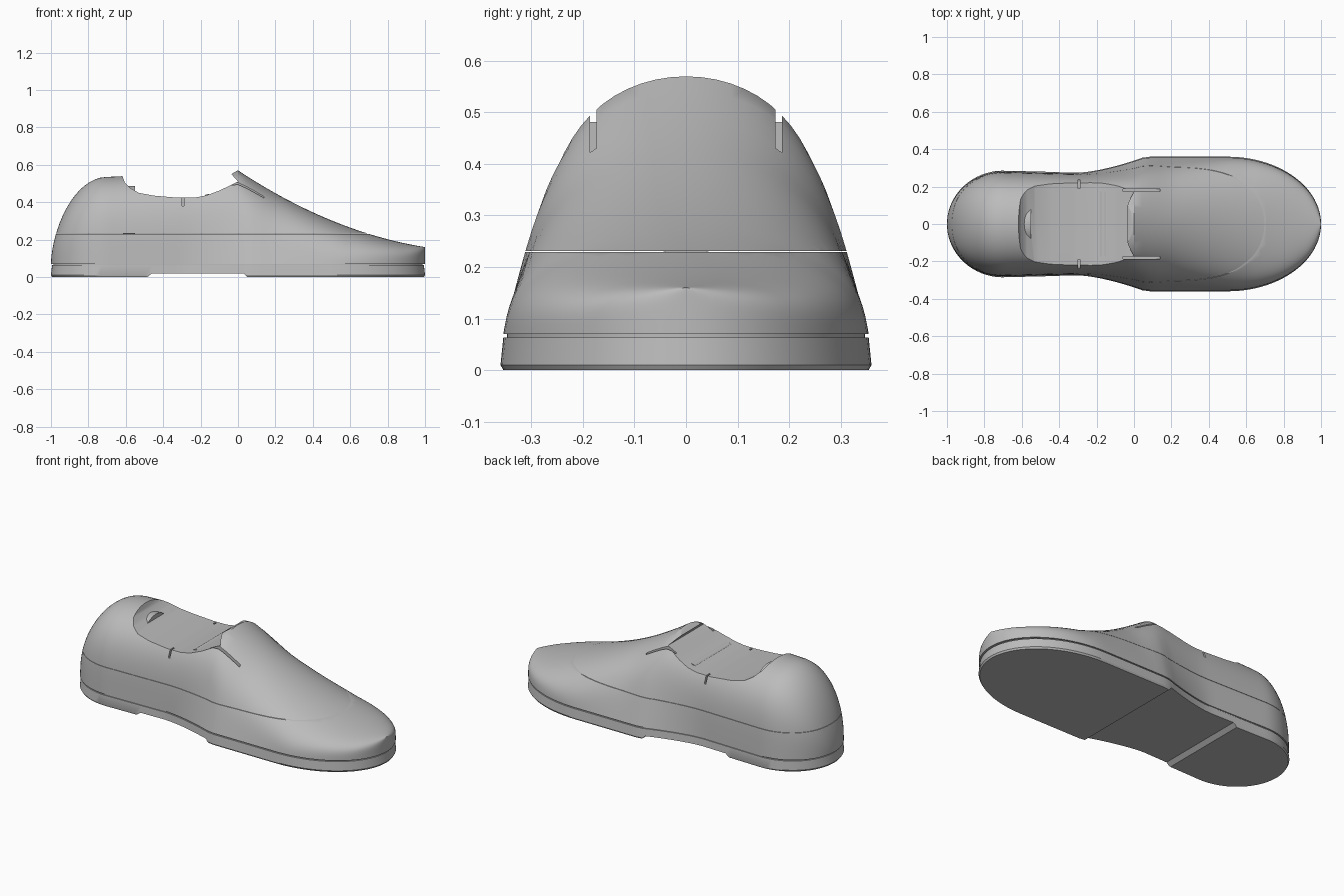
import bpy, bmesh, math
from mathutils import Matrix

if "Cube" in bpy.data.objects:
    bpy.data.objects.remove(bpy.data.objects["Cube"])

grey = bpy.data.materials.new("plain_grey")
grey.use_nodes = True
grey.diffuse_color = (0.5, 0.5, 0.5, 1)
grey.node_tree.nodes["Principled BSDF"].inputs["Base Color"].default_value = (0.5, 0.5, 0.5, 1)


def lerp(points, x):
    for (x0, a), (x1, b) in zip(points, points[1:]):
        if x <= x1:
            return a + (b - a) * (x - x0) / (x1 - x0)
    return points[-1][1]


def half_width(x):
    """Plan outline: round heel, narrow waist, elliptical toe."""
    if x < -0.7:
        return 0.285 * math.sqrt(max(0, 1 - ((-0.7 - x) / 0.3) ** 2))
    if x > 0.5:
        return 0.36 * math.sqrt(max(0, 1 - ((x - 0.5) / 0.5) ** 2))
    if x < -0.3:
        return lerp([(-0.7, 0.285), (-0.3, 0.275)], x)
    return 0.275 + 0.085 * min(1, (x + 0.3) / 0.36) ** 1.5


def height(x):
    """Side profile along the centre line."""
    if x < -0.7:
        return 0.07 + 0.465 * max(0, 1 - ((-0.7 - x) / 0.3) ** 2) ** 0.6
    if x < 0:
        return 0.57 + 0.05 * x
    return 0.57 - 0.66 * x + 0.25 * x * x


POWER = [(-1, 3), (-0.7, 4), (-0.3, 4), (0, 6), (0.2, 4), (0.6, 2.5), (0.9, 4), (1, 6)]
TAPER = [(-1, 0.05), (-0.3, 0.05), (0, 0.35), (0.2, 0.3), (0.6, 0.05), (1, 0)]
N, M = 72, 40
STATIONS = [-math.cos(math.pi * i / N) for i in range(N + 1)]


def finish(bm, name):
    bmesh.ops.remove_doubles(bm, verts=bm.verts, dist=1e-5)
    bmesh.ops.recalc_face_normals(bm, faces=bm.faces)
    me = bpy.data.meshes.new(name)
    bm.to_mesh(me)
    bm.free()
    me.materials.append(grey)
    ob = bpy.data.objects.new(name, me)
    bpy.context.collection.objects.link(ob)
    return ob


def loft(name, scale=(1, 1, 1)):
    """Closed body lofted from arched sections along the length."""
    bm = bmesh.new()
    rows = []
    for x in STATIONS:
        w, h = half_width(x) * 0.985, height(x)
        row = []
        for j in range(M + 1):
            s = 2 * j / M - 1
            t = math.sin(math.pi / 2 * (1 - abs(s)))
            y = w * (1 - lerp(TAPER, x) * t) * math.sqrt(max(0, 1 - t ** lerp(POWER, x)))
            row.append(bm.verts.new((x, math.copysign(y, s), 0.07 + t * (h - 0.07))))
        rows.append(row)
    for a, b in zip(rows, rows[1:]):
        for j in range(M + 1):
            k = (j + 1) % (M + 1)
            bm.faces.new((a[j], a[k], b[k], b[j]))
    bmesh.ops.scale(bm, vec=scale, verts=bm.verts)
    return finish(bm, name)


def side_prism(name, profile, depth=0.6):
    """Extrude an x-z profile across the whole width."""
    bm = bmesh.new()
    face = bm.faces.new([bm.verts.new((x, -depth, z)) for x, z in profile])
    ext = bmesh.ops.extrude_face_region(bm, geom=[face])["geom"]
    bmesh.ops.translate(bm, vec=(0, 2 * depth, 0),
                        verts=[v for v in ext if isinstance(v, bmesh.types.BMVert)])
    return finish(bm, name)


def box(name, lo, hi):
    bm = bmesh.new()
    bmesh.ops.create_cube(bm, size=1)
    for v in bm.verts:
        v.co = [(a + b) / 2 + c * (b - a) for a, b, c in zip(lo, hi, v.co)]
    return finish(bm, name)


def activate(ob):
    bpy.ops.object.select_all(action="DESELECT")
    ob.select_set(True)
    bpy.context.view_layer.objects.active = ob


def cut(ob, cutter):
    mod = ob.modifiers.new("cut", "BOOLEAN")
    mod.operation, mod.solver, mod.object = "DIFFERENCE", "EXACT", cutter
    activate(ob)
    bpy.ops.object.modifier_apply(modifier=mod.name)
    bpy.data.objects.remove(cutter)


def smooth(ob, angle=30):
    activate(ob)
    bpy.ops.object.shade_smooth_by_angle(angle=math.radians(angle))


# Upper: hollow shell with a foot opening and a raised tongue lip
upper = loft("upper")
inner = loft("inner_cutter", (0.975, 0.92, 0.95))
inner.data.transform(Matrix.Translation((0, 0, -0.002)))
cut(upper, inner)
opening = [(-0.62, 0.7), (-0.62, 0.545), (-0.605, 0.505), (-0.575, 0.475), (-0.53, 0.45),
           (-0.45, 0.435), (-0.32, 0.424), (-0.23, 0.425), (-0.17, 0.436), (-0.1, 0.462),
           (0, 0.51), (-0.035, 0.55), (0.005, 0.575), (0.005, 0.7)]
cut(upper, side_prism("opening_cutter", opening))

# Slits beside the tongue, small rim notches and the seam line
for side in (-1, 1):
    y = side * 0.18
    cut(upper, box("slit_cutter", (-0.06, y - 0.006, 0.4), (0.14, y + 0.006, 0.65)))
    y = side * 0.25
    cut(upper, box("notch_cutter", (-0.3, y - 0.06, 0.38), (-0.29, y + 0.06, 0.5)))
cut(upper, box("seam_cutter", (-1.1, -0.5, 0.2295), (1.1, 0.5, 0.2315)))
smooth(upper)

# Sole: bevelled slab with a groove under the upper and a raised arch
bm = bmesh.new()
outline = [(x, -half_width(x)) for x in STATIONS]
outline += [(x, half_width(x)) for x in STATIONS[-2:0:-1]]
rings = [[bm.verts.new((x * (1 - (1 - s) * 0.4), y * s, z)) for x, y in outline]
         for z, s in ((0, 0.985), (0.01, 1), (0.063, 0.985), (0.063, 0.965), (0.076, 0.965))]
for a, b in zip(rings, rings[1:]):
    for i in range(len(a)):
        k = (i + 1) % len(a)
        bm.faces.new((a[i], a[k], b[k], b[i]))
bm.faces.new(rings[0][::-1])
bm.faces.new(rings[-1])
sole = finish(bm, "sole")
arch = [(-0.495, -0.02), (-0.485, 0), (-0.46, 0.02), (0.03, 0.02), (0.05, 0), (0.06, -0.02)]
cut(sole, side_prism("arch_cutter", arch))
smooth(sole)


def cylinder(name, radius, length, rotation, location, sides=40):
    bm = bmesh.new()
    bmesh.ops.create_cone(bm, cap_ends=True, segments=sides, radius1=radius, radius2=radius,
                          depth=length,
                          matrix=Matrix.Translation(location) @ Matrix.Rotation(math.pi / 2, 4, rotation))
    return finish(bm, name)


# Cross rod inside the opening
rod = cylinder("cross_rod", 0.028, 0.345, "X", (-0.16, 0, 0.415))
smooth(rod)

# Ring against the inside of the heel
ring = cylinder("heel_ring", 0.132, 0.065, "Y", (-0.583, 0, 0.355))
cut(ring, cylinder("ring_hole_cutter", 0.06, 0.2, "Y", (-0.583, 0, 0.355)))
smooth(ring)
